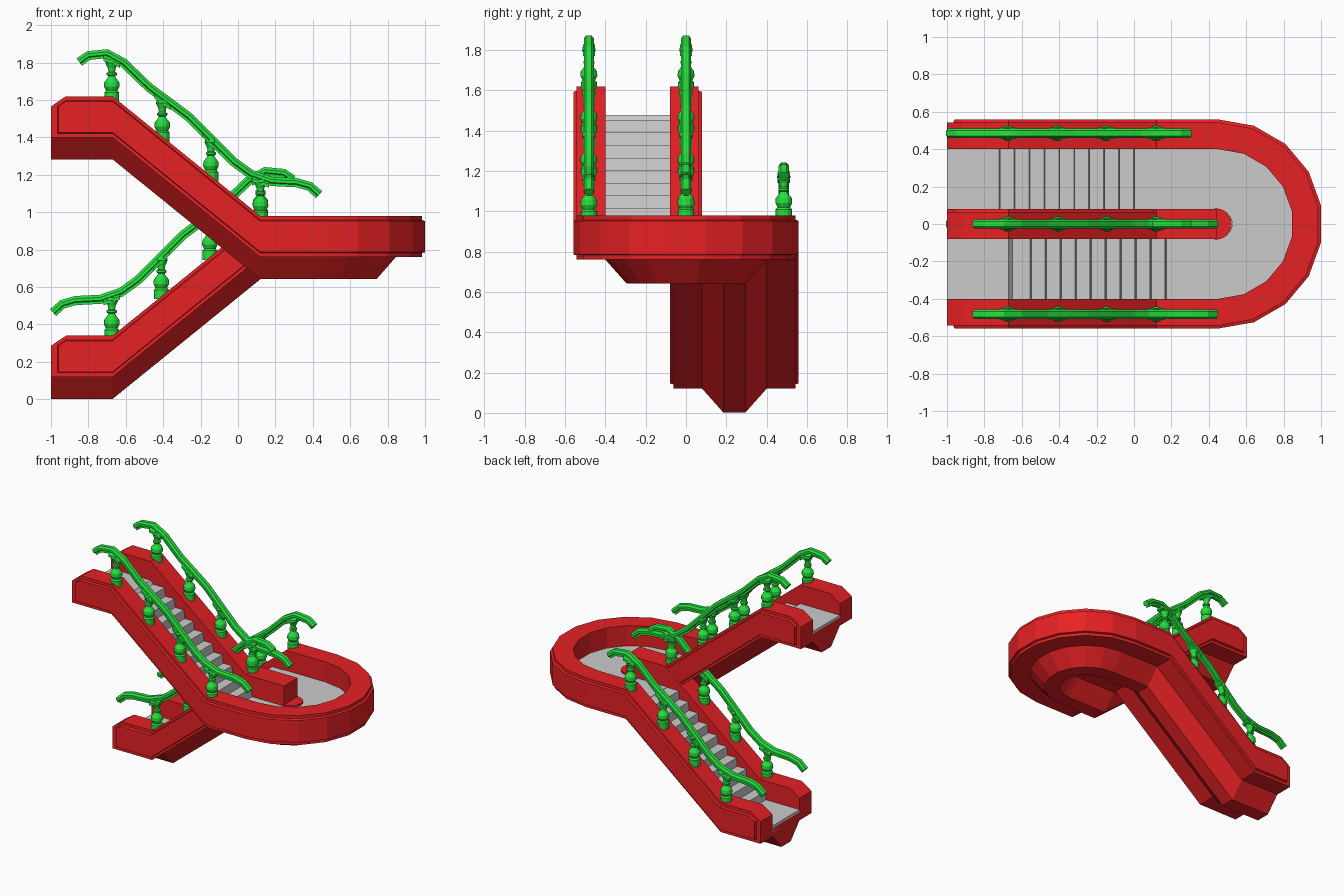
import bpy, bmesh
from math import cos, sin, radians, pi, hypot
from mathutils import Vector

if "Cube" in bpy.data.objects:
    bpy.data.objects.remove(bpy.data.objects["Cube"])


def material(name, rgb):
    m = bpy.data.materials.new(name)
    m.diffuse_color = (*rgb, 1)
    m.use_nodes = True
    m.node_tree.nodes["Principled BSDF"].inputs["Base Color"].default_value = m.diffuse_color
    return m


RED = material("red_paint", (0.8, 0.015, 0.018))
GREEN = material("green_paint", (0.02, 0.75, 0.05))


def loft(bm, rings):
    """Skin a row of closed rings and cap both ends."""
    vs = [[bm.verts.new(p) for p in r] for r in rings]
    n = len(vs[0])
    for a, b in zip(vs, vs[1:]):
        for i in range(n):
            j = (i + 1) % n
            bm.faces.new((a[i], a[j], b[j], b[i]))
    bm.faces.new(vs[0])
    bm.faces.new(vs[-1][::-1])


def finish(bm, name, mat=None):
    bmesh.ops.recalc_face_normals(bm, faces=bm.faces)
    me = bpy.data.meshes.new(name)
    bm.to_mesh(me)
    bm.free()
    ob = bpy.data.objects.new(name, me)
    bpy.context.collection.objects.link(ob)
    if mat:
        me.materials.append(mat)
    return ob


def make(name, rings, mat=None):
    bm = bmesh.new()
    loft(bm, rings)
    return finish(bm, name, mat)


# U-shaped route: lower flight (+y), half-turn landing, upper flight (-y)
CX, MID, LAND = 0.45, 0.24, 0.76
LOW, HIGH = 0.12, 1.40
ARC = [(CX, cos(radians(a)), sin(radians(a)), LAND) for a in range(90, -91, -20)]


def flight(side, end_h, xs=(-1, -0.67, 0.12)):
    return [(x, 0, side, end_h if x < 0 else LAND) for x in xs]


def place(station, section):
    x, nx, ny, h = station
    return [(x + nx * (MID + u), ny * (MID + u), h + v) for u, v in section]


# Trough under the stairs and landing
trough = [(0.16, 0.06), (0.16, 0), (0.055, -0.118), (-0.055, -0.118), (-0.16, 0), (-0.16, 0.06)]
route = flight(1, LOW) + ARC + flight(-1, HIGH)[::-1]
make("trough", [place(s, trough) for s in route], RED)


# Side walls with a raised outer panel and clipped top corner at the ends
def wall_section(top, panel, side):
    o = 0.303 + (0.016 if panel else 0)
    pts = [(0.16, 0), (0.303, 0), (0.303, 0.022), (o, 0.026),
           (o, top - 0.028), (0.303, top - 0.022), (0.303, top), (0.16, top)]
    return [(side * u, v) for u, v in pts]


END = [(-1, 0.165, False), (-0.965, 0.19, False), (-0.96, 0.193, True), (-0.92, 0.22, True),
       (-0.67, 0.22, True), (0.12, 0.22, True)]


def wall_end(ny, h, side):
    return [place((x, 0, ny, h if x < 0 else LAND), wall_section(t, p, side)) for x, t, p in END]


arc_wall = [place(s, wall_section(0.22, True, 1)) for s in ARC]
make("outer_wall", wall_end(1, LOW, 1) + arc_wall + wall_end(-1, HIGH, 1)[::-1], RED)
for name, ny, h in (("lower_inner_wall", 1, LOW), ("upper_inner_wall", -1, HIGH)):
    tip = place((0.44, 0, ny, LAND), wall_section(0.22, True, -1))
    make(name, wall_end(ny, h, -1) + [tip], RED)

# Round hub at the end of the middle wall
make("hub", [[(CX - 0.01 + 0.083 * cos(k * pi / 12), 0.083 * sin(k * pi / 12), z)
              for k in range(24)] for z in (LAND, 0.84)], RED)

# Landing floor
slab = [(-0.165, 0.03), (0.165, 0.03), (0.165, 0.068), (-0.165, 0.068)]
make("landing_floor", [place(s, slab) for s in
                       flight(1, 0, (0.1,))[:1] + ARC + flight(-1, 0, (0.12,))])

# Steps
RUN, RISE = 0.08, 0.0625
low = [(-1, 0.2)]
for k in range(10):
    x, z = -0.72 + RUN * k, 0.2 + RISE * k
    low += [(x - 0.002, z), (x + 0.003, z + RISE)]
low += [(0.11, 0.825), (0.11, 0.78), (-0.67, 0.15), (-1, 0.15)]
high = [(-1, 1.478), (-0.67, 1.478), (-0.65, 1.453)]
for k in range(10):
    x, z = -0.555 + RUN * k, 1.453 - RISE * k
    high += [(x, z), (x + 0.008, z - RISE)]
high += [(0.12, 0.79), (-0.67, 1.43), (-1, 1.43)]
for name, prof, y in (("lower_steps", low, MID), ("upper_steps", high, -MID)):
    make(name, [[(x, y + d, z) for x, z in prof] for d in (-0.162, 0.162)])

# Railings: wavy handrail on four turned posts
RAIL = [(-0.85, 1.805), (-0.80, 1.84), (-0.70, 1.85), (-0.61, 1.80), (-0.475, 1.67),
        (-0.36, 1.585), (-0.26, 1.51), (-0.155, 1.405), (-0.02, 1.27), (0.07, 1.205),
        (0.18, 1.167), (0.315, 1.16), (0.385, 1.14), (0.435, 1.095)]
HALF = [(0.012, -0.027), (0.012, -0.013), (0.025, -0.008), (0.025, 0.008), (0.014, 0.022)]
GRIP = HALF + [(-y, n) for y, n in HALF[::-1]]
POST = [(0.04, -0.03), (0.04, 0.02), (0.031, 0.03), (0.042, 0.052), (0.04, 0.075),
        (0.022, 0.098), (0.018, 0.108), (0.027, 0.114), (0.027, 0.124), (0.018, 0.13),
        (0.021, 0.15), (0.034, 0.178), (0.03, 0.195)]
POST_AT = [(-0.675, 1.62), (-0.405, 1.405), (-0.145, 1.195), (0.12, 0.98)]


def rail_z(x):
    for (a, za), (b, zb) in zip(RAIL, RAIL[1:]):
        if a <= x <= b:
            return za + (zb - za) * (x - a) / (b - a)


def railing(name, y0, lower):
    bm = bmesh.new()
    rings = []
    for i, (x, z) in enumerate(RAIL):
        a, b = RAIL[max(i - 1, 0)], RAIL[min(i + 1, len(RAIL) - 1)]
        dx, dz = b[0] - a[0], b[1] - a[1]
        d = hypot(dx, dz)
        rings.append([(x - dz / d * n, y0 + y, z + dx / d * n) for y, n in GRIP])
    loft(bm, rings)
    for px, pz in POST_AT:
        loft(bm, [[(px + r * cos(k * pi / 6), y0 + r * sin(k * pi / 6), pz + h)
                   for k in range(12)] for r, h in POST])
        # sloping cap between post and handrail
        loft(bm, [[(x, y0 + w, rail_z(x) + h) for w, h in
                   ((-0.03, -0.04), (0.03, -0.04), (0.03, -0.022), (0.014, -0.008),
                    (-0.014, -0.008), (-0.03, -0.022))]
                  for x in (px - 0.045, px, px + 0.045)])
    if lower:  # lower flight uses the same railing mirrored
        for v in bm.verts:
            v.co = Vector((-v.co.x - 0.555, v.co.y, v.co.z - 0.63))
    finish(bm, name, GREEN)


railing("upper_outer_railing", -0.482, False)
railing("upper_inner_railing", 0, False)
railing("lower_outer_railing", 0.485, True)
railing("lower_inner_railing", 0, True)
